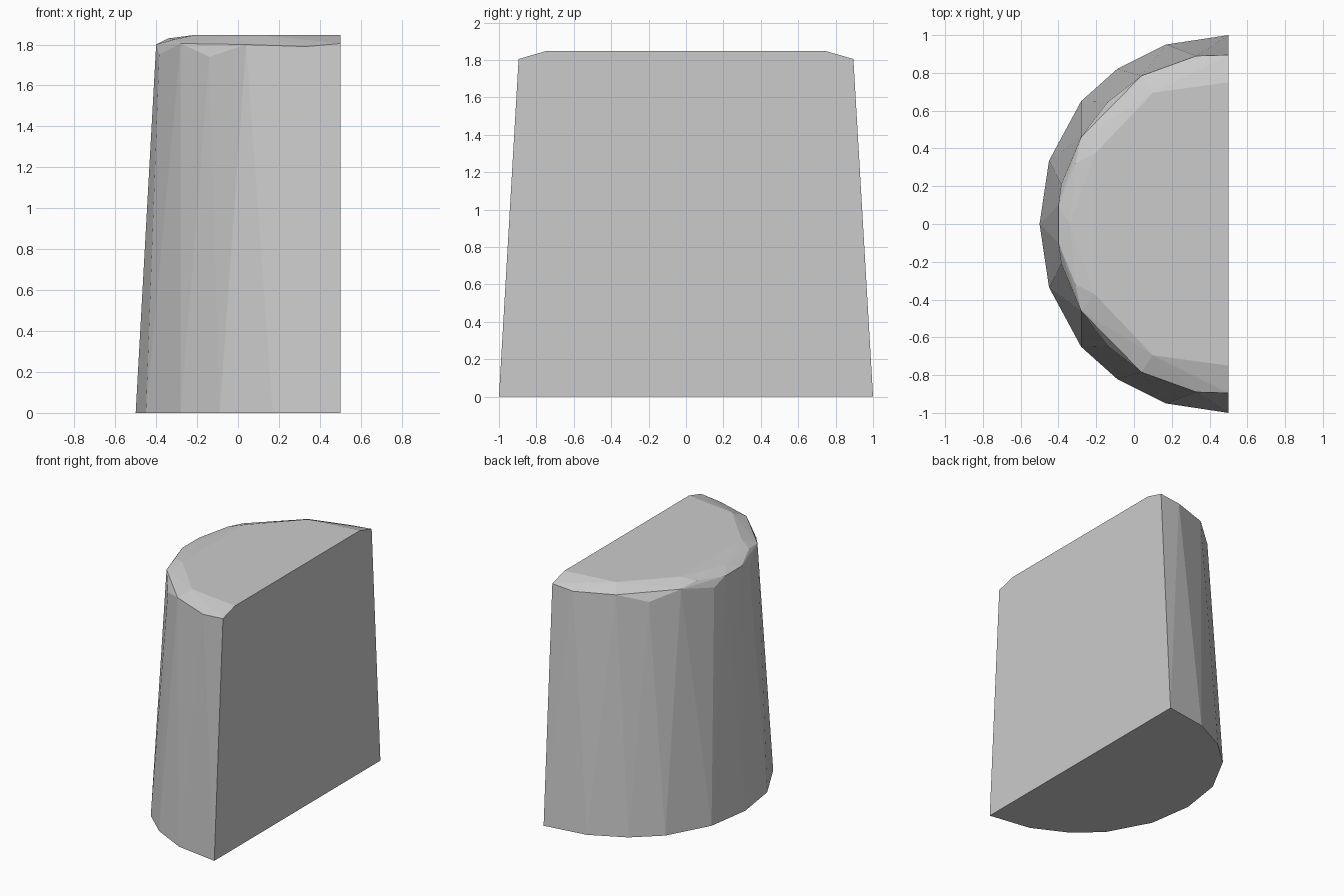
import bpy
import bmesh

if "Cube" in bpy.data.objects:
    bpy.data.objects.remove(bpy.data.objects["Cube"])

# Half-round tapered block: one side of each ring, mirrored across y = 0
base = [(0.5, 1.0, 0), (0.17, 0.95, 0), (-0.09, 0.82, 0),
        (-0.28, 0.65, 0), (-0.45, 0.335, 0), (-0.5, 0, 0)]
shoulder = [(0.5, 0.895, 1.805), (0.33, 0.89, 1.79), (0.04, 0.785, 1.8),
            (-0.14, 0.645, 1.74), (-0.28, 0.46, 1.805),
            (-0.385, 0.21, 1.75), (-0.4, 0.1, 1.8)]
crown = [(0.5, 0.75, 1.847), (0.1, 0.695, 1.847), (-0.21, 0.37, 1.847),
         (-0.31, 0.32, 1.825), (-0.34, 0, 1.83), (-0.21, 0, 1.847)]

bm = bmesh.new()
for x, y, z in base + shoulder + crown:
    for side in ((-1, 1) if y else (1,)):
        bm.verts.new((x, side * y, z))

# Skin the rings into a faceted solid and merge the flat faces
hull = bmesh.ops.convex_hull(bm, input=bm.verts)
loose = [v for v in bm.verts if not v.link_faces]
bmesh.ops.delete(bm, geom=loose, context='VERTS')
bmesh.ops.dissolve_limit(bm, angle_limit=0.005, verts=bm.verts, edges=bm.edges)
bmesh.ops.recalc_face_normals(bm, faces=bm.faces)

mesh = bpy.data.meshes.new("half_round_block")
bm.to_mesh(mesh)
bm.free()

# Plain grey finish
grey = bpy.data.materials.new("light_grey")
grey.diffuse_color = (0.6, 0.6, 0.6, 1)
grey.use_nodes = True
grey.node_tree.nodes["Principled BSDF"].inputs["Base Color"].default_value = grey.diffuse_color
mesh.materials.append(grey)

block = bpy.data.objects.new("half_round_block", mesh)
bpy.context.collection.objects.link(block)
